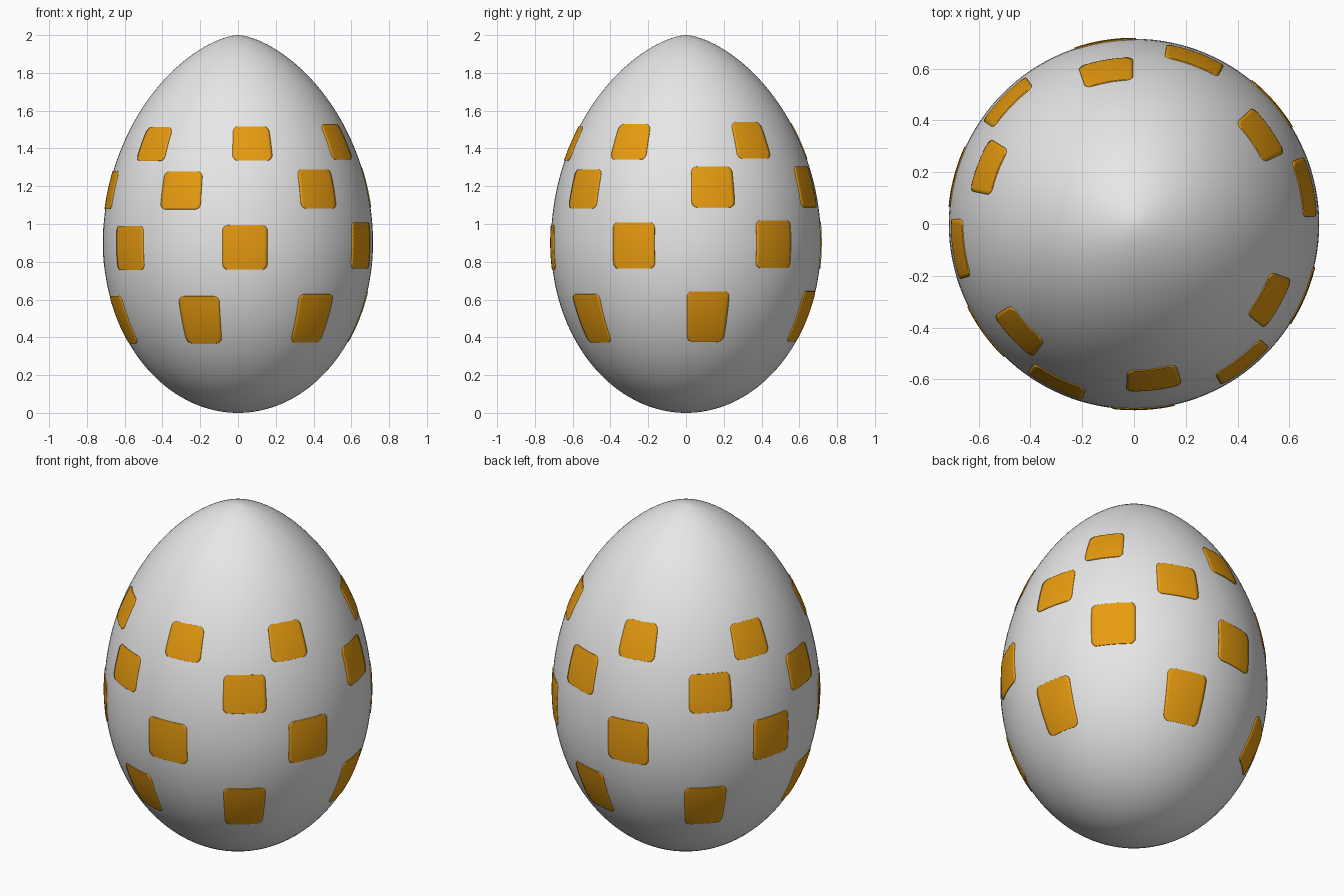
import bpy, bmesh, math
from math import sin, cos, pi, radians

if "Cube" in bpy.data.objects:
    bpy.data.objects.remove(bpy.data.objects["Cube"], do_unlink=True)

RADIUS, WAIST, HEIGHT = 0.715, 0.9, 2.0


def material(name, colour):
    mat = bpy.data.materials.new(name)
    mat.use_nodes = True
    mat.diffuse_color = colour
    mat.node_tree.nodes["Principled BSDF"].inputs["Base Color"].default_value = colour
    return mat


def egg_radius(z):
    """Round below the waist, slightly pointed above it."""
    if z < WAIST:
        t, power = (WAIST - z) / WAIST, 0.5
    else:
        t, power = (z - WAIST) / (HEIGHT - WAIST), 0.63
    return RADIUS * max(0.0, 1 - t * t) ** power


def make_object(name, bm, mat):
    mesh = bpy.data.meshes.new(name)
    bm.normal_update()
    bm.to_mesh(mesh)
    bm.free()
    mesh.materials.append(mat)
    mesh.shade_smooth()
    obj = bpy.data.objects.new(name, mesh)
    bpy.context.collection.objects.link(obj)
    return obj


def build_shell(mat, rings=72, segments=128):
    # Half profile spun about the vertical axis
    bm = bmesh.new()
    verts = []
    for i in range(rings + 1):
        a = -pi / 2 + pi * i / rings
        z = WAIST + sin(a) * (WAIST if a < 0 else HEIGHT - WAIST)
        r = 0 if i in (0, rings) else egg_radius(z)
        verts.append(bm.verts.new((r, 0, z)))
    edges = [bm.edges.new(pair) for pair in zip(verts, verts[1:])]
    bmesh.ops.spin(bm, geom=verts + edges, cent=(0, 0, 0), axis=(0, 0, 1),
                   angle=2 * pi, steps=segments, use_merge=True)
    bmesh.ops.remove_doubles(bm, verts=bm.verts, dist=1e-5)
    bmesh.ops.recalc_face_normals(bm, faces=bm.faces)
    return make_object("egg_shell", bm, mat)


def build_patch(name, azimuth, z_mid, height, mat, lift=0.004, corner=0.03):
    # Thin rounded rectangle wrapped over the shell
    half_h, half_w = height / 2, radians(9.6)
    # Heights are packed closely through the rounded corners
    arc = [corner * (1 - cos(pi / 2 * k / 6)) for k in range(7)]
    inner = [corner + (height - 2 * corner) * k / 8 for k in range(1, 8)]
    levels = arc + inner + [height - d for d in reversed(arc)]
    columns = 14
    bm = bmesh.new()
    grid = []
    for level in levels:
        z = z_mid - half_h + level
        r = egg_radius(z)
        depth = max(0.0, corner - min(level, height - level))
        cut = corner - math.sqrt(max(0.0, corner ** 2 - depth ** 2))
        width = half_w - cut / r
        slope = (egg_radius(z + 0.005) - egg_radius(z - 0.005)) / 0.01
        n = math.hypot(1, slope)
        r, z = r + lift / n, z - lift * slope / n
        row = []
        for c in range(columns + 1):
            a = azimuth + width * (2 * c / columns - 1)
            row.append(bm.verts.new((r * cos(a), r * sin(a), z)))
        grid.append(row)
    for low, high in zip(grid, grid[1:]):
        for c in range(columns):
            bm.faces.new((low[c], low[c + 1], high[c + 1], high[c]))
    obj = make_object(name, bm, mat)
    solid = obj.modifiers.new("thickness", 'SOLIDIFY')
    solid.thickness = 0.008
    solid.offset = -1
    return obj


shell_white = material("shell_white", (0.8, 0.8, 0.8, 1))
patch_orange = material("patch_orange", (0.8, 0.33, 0.005, 1))

build_shell(shell_white)

# Four staggered bands of patches: name, middle height, patch height, azimuths
bands = [
    ("upper", 1.432, 0.185, (-137, -83, -29, 35, 100, 159)),
    ("upper_middle", 1.187, 0.208, (-116, -52, 12, 70, 136, 188)),
    ("lower_middle", 0.883, 0.242, (-144, -87, -23, 41, 99, 165)),
    ("lower", 0.503, 0.257, (-108, -52, 10, 75, 134, 195)),
]
for band, z_mid, height, azimuths in bands:
    for i, degrees in enumerate(azimuths, 1):
        # The pattern sits a touch higher and larger on one side
        lean = cos(radians(degrees - 48))
        build_patch(f"{band}_patch_{i}", radians(degrees), z_mid + 0.01 * lean,
                    height * (1 + 0.04 * lean), patch_orange)
